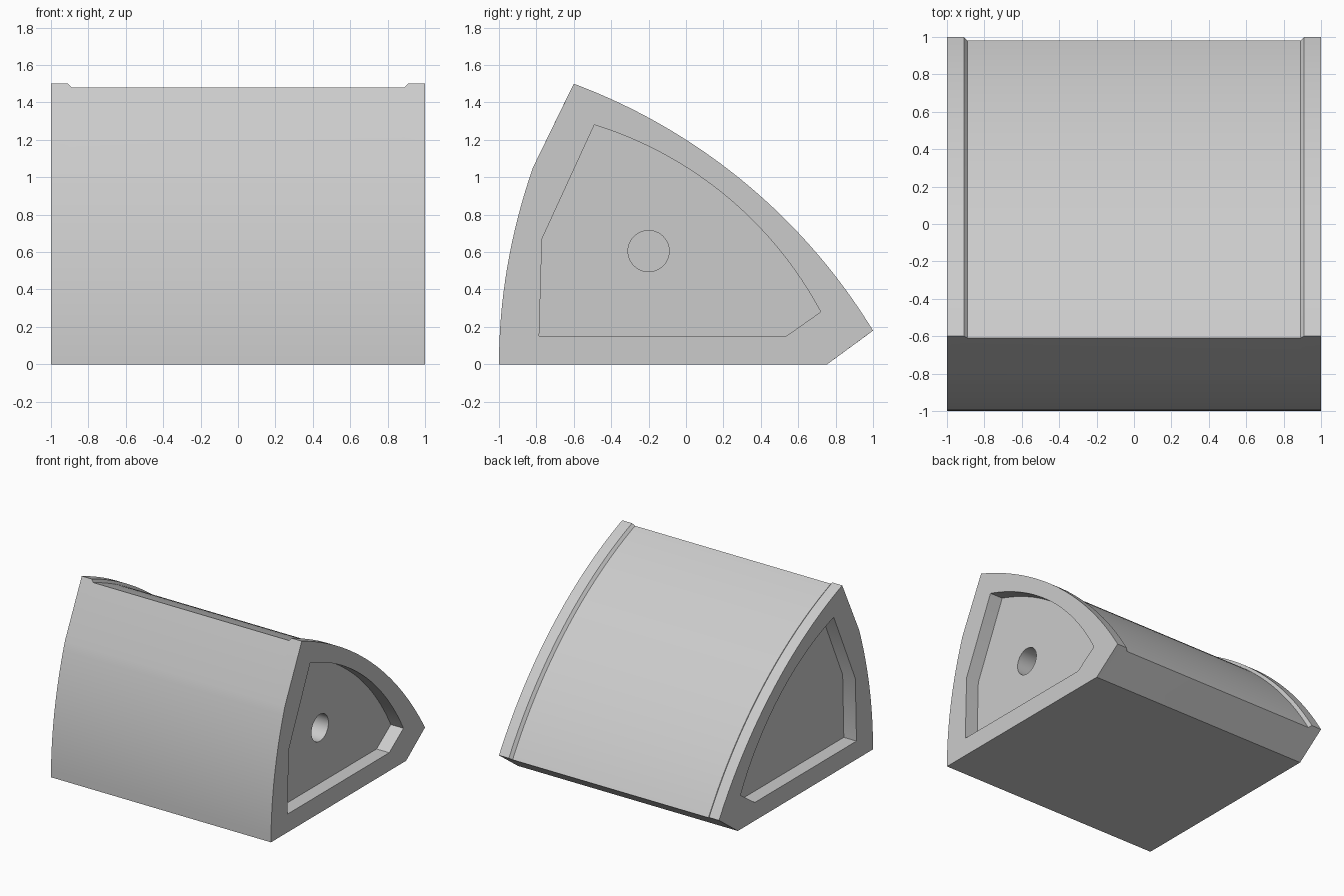
import bpy, bmesh, math
from mathutils import Vector

cube = bpy.data.objects.get("Cube")
if cube:
    bpy.data.objects.remove(cube, do_unlink=True)

grey = bpy.data.materials.new("light_grey")
grey.use_nodes = True
colour = (0.6, 0.6, 0.6, 1)
grey.diffuse_color = colour
grey.node_tree.nodes["Principled BSDF"].inputs["Base Color"].default_value = colour


def arc(a, b, sagitta, steps):
    """Circular arc from a to b, bulging up and back by sagitta."""
    a, b = Vector(a), Vector(b)
    half = (b - a).length / 2
    along = (b - a).normalized()
    out = Vector((-along.y, along.x))
    radius = (half ** 2 + sagitta ** 2) / (2 * sagitta)
    centre = (a + b) / 2 + out * (sagitta - radius)
    spread = math.asin(half / radius)
    angles = [spread * (2 * i / steps - 1) for i in range(steps + 1)]
    return [tuple(centre + radius * (along * math.sin(t) + out * math.cos(t))) for t in angles]


def loft(name, sections):
    """Closed solid through (x, outline) sections, each outline in (y, z)."""
    bm = bmesh.new()
    rings = [[bm.verts.new((x, y, z)) for y, z in outline] for x, outline in sections]
    n = len(rings[0])
    for r, s in zip(rings, rings[1:]):
        for i in range(n):
            j = (i + 1) % n
            bm.faces.new((r[i], r[j], s[j], s[i]))
    bm.faces.new(rings[0])
    bm.faces.new(rings[-1])
    bmesh.ops.recalc_face_normals(bm, faces=bm.faces)
    mesh = bpy.data.meshes.new(name)
    bm.to_mesh(mesh)
    bm.free()
    mesh.materials.append(grey)
    obj = bpy.data.objects.new(name, mesh)
    bpy.context.collection.objects.link(obj)
    return obj


def cut(body, cutter):
    """Subtract the cutter for good, then discard it."""
    cutter.hide_render = True
    mod = body.modifiers.new("cut", 'BOOLEAN')
    mod.operation, mod.solver, mod.object = 'DIFFERENCE', 'EXACT', cutter
    bpy.context.view_layer.objects.active = body
    bpy.ops.object.modifier_apply(modifier=mod.name)
    bpy.data.objects.remove(cutter, do_unlink=True)


# Wedge body: curved front, bowed back, slanted rear foot
front = [(-1 + 0.164 * z * z, z) for z in (1.05 * i / 16 for i in range(17))]
rim = front + arc((-0.6, 1.5), (1, 0.18), 0.174, 40) + [(0.755, 0)]
panel = front + arc((-0.61, 1.48), (0.98, 0.165), 0.174, 40) + [(0.755, 0)]
body = loft("wedge_body", [(-1, rim), (-0.91, rim), (-0.89, panel),
                           (0.89, panel), (0.91, rim), (1, rim)])

# Shallow pocket in each end
pocket = [(-0.785, 0.15), (-0.77, 0.67)] + arc((-0.49, 1.28), (0.72, 0.28), 0.155, 32) + [(0.535, 0.15)]
for side in (-1, 1):
    cut(body, loft("pocket_cutter", [(side * 0.885, pocket), (side * 1.1, pocket)]))

# Round blind hole in the left end
circle = [(-0.2 + 0.11 * math.cos(math.tau * i / 48), 0.605 + 0.11 * math.sin(math.tau * i / 48))
          for i in range(48)]
cut(body, loft("hole_cutter", [(0.4, circle), (0.95, circle)]))

# Smooth curves with crisp edges
bpy.ops.object.select_all(action='DESELECT')
body.select_set(True)
bpy.context.view_layer.objects.active = body
bpy.ops.object.shade_smooth_by_angle(angle=math.radians(25))
